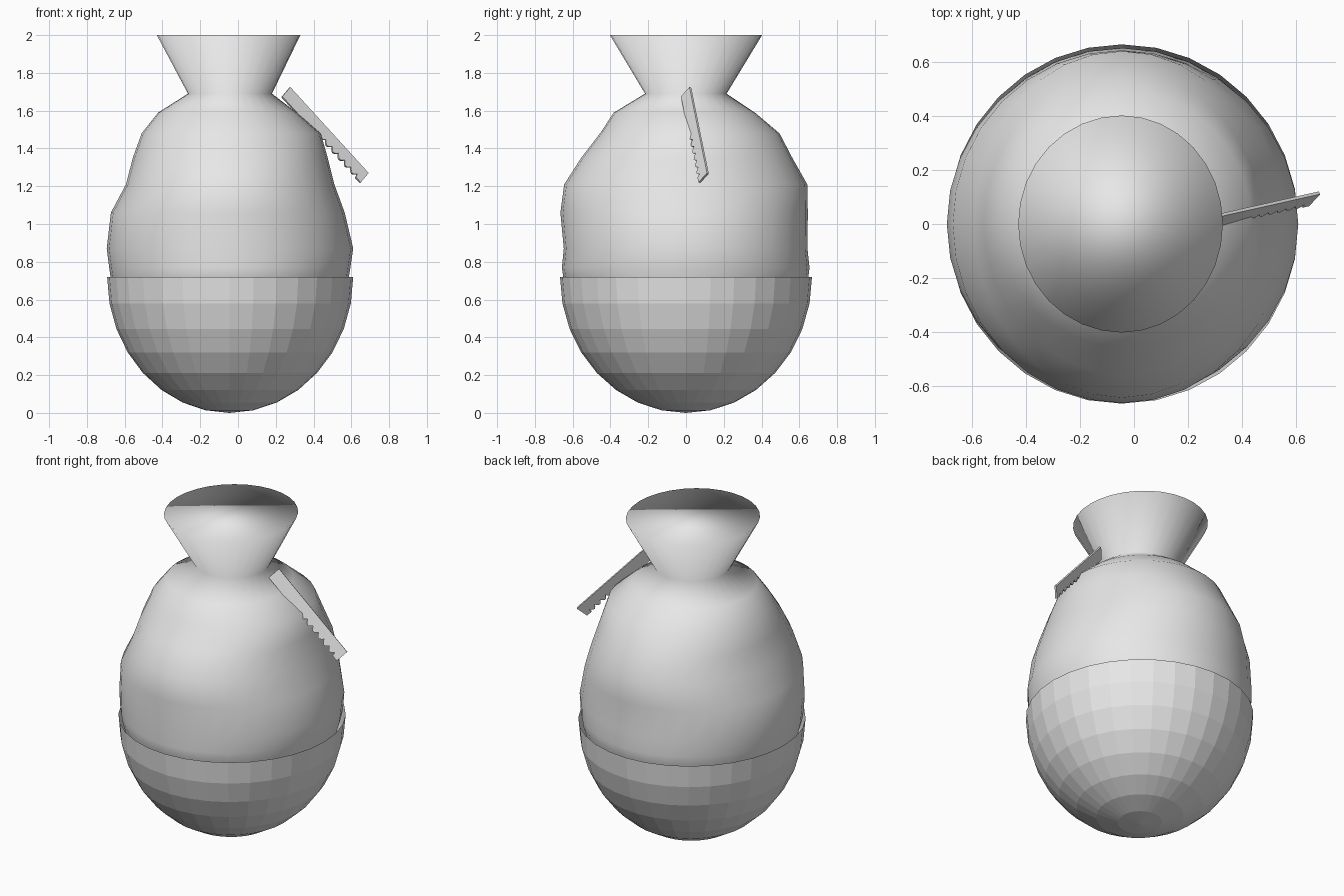
import bpy, bmesh, math
from mathutils import Vector

if "Cube" in bpy.data.objects:
    bpy.data.objects.remove(bpy.data.objects["Cube"], do_unlink=True)

grey = bpy.data.materials.new("light_grey")
grey.use_nodes = True
grey.diffuse_color = (0.8, 0.8, 0.8, 1)
grey.node_tree.nodes["Principled BSDF"].inputs["Base Color"].default_value = (0.8, 0.8, 0.8, 1)

SEGMENTS = 32
AXIS_X = -0.045


def finish(bm, name, smooth):
    bmesh.ops.recalc_face_normals(bm, faces=bm.faces[:])
    for f in bm.faces:
        f.smooth = smooth
    mesh = bpy.data.meshes.new(name)
    bm.to_mesh(mesh)
    bm.free()
    mesh.materials.append(grey)
    obj = bpy.data.objects.new(name, mesh)
    bpy.context.collection.objects.link(obj)
    return obj


def ring(bm, z, left, right, front, back):
    """Ring of four quarter ellipses, with its own reach in each direction."""
    verts = []
    for i in range(SEGMENTS):
        a = 2 * math.pi * i / SEGMENTS
        c, s = math.cos(a), math.sin(a)
        verts.append(bm.verts.new((AXIS_X + c * (right if c > 0 else left),
                                   s * (back if s > 0 else front), z)))
    return verts


def skin(bm, rings):
    for a, b in zip(rings, rings[1:]):
        for i in range(SEGMENTS):
            j = (i + 1) % SEGMENTS
            bm.faces.new((a[i], a[j], b[j], b[i]))


# Lumpy upper body, pinched neck and flared, closed mouth
# z, reach towards -x, +x, -y, +y
body_profile = [
    (0.45, 0.56, 0.56, 0.56, 0.56),
    (0.60, 0.60, 0.60, 0.61, 0.61),
    (0.72, 0.630, 0.632, 0.650, 0.648),
    (0.77, 0.637, 0.640, 0.657, 0.654),
    (0.87, 0.650, 0.655, 0.647, 0.643),
    (1.06, 0.628, 0.610, 0.665, 0.645),
    (1.21, 0.548, 0.555, 0.645, 0.642),
    (1.35, 0.512, 0.520, 0.555, 0.563),
    (1.48, 0.465, 0.483, 0.455, 0.495),
    (1.59, 0.378, 0.355, 0.382, 0.365),
    (1.69, 0.220, 0.225, 0.217, 0.215),
    (2.00, 0.385, 0.375, 0.403, 0.403),
]
bm = bmesh.new()
rings = [ring(bm, *row) for row in body_profile]
skin(bm, rings)
bm.faces.new(rings[-1])
finish(bm, "pot_body", True)

# Faceted lower bowl, half a sphere stretched downwards
bm = bmesh.new()
rings = []
for k in range(8):
    a = k * math.pi / 16
    r = math.cos(a)
    rings.append(ring(bm, 0.72 * (1 - math.sin(a)),
                      0.648 * r, 0.655 * r, 0.667 * r, 0.667 * r))
skin(bm, rings)
tip = bm.verts.new((AXIS_X, 0, 0))
for i in range(SEGMENTS):
    bm.faces.new((rings[-1][i], rings[-1][(i + 1) % SEGMENTS], tip))
finish(bm, "bowl", False)

# Thin blade leaning on the shoulder, with a scalloped lower edge
corner = Vector((0.235, -0.027, 1.675))
along = Vector((0.415, 0.093, -0.455))
across = Vector((0.042, 0.045, 0.05))
outline = [(0, 0), (0.50, 0)]
TEETH, STEPS = 5, 6
for t in range(TEETH):
    for s in range(STEPS):
        f = s / STEPS
        outline.append((0.53 + 0.40 * (t + f) / TEETH,
                        0.28 - 0.28 * math.sin(math.pi * f)))
outline += [(0.93, 0.28), (0.94, 0), (1, 0), (1, 1), (0, 1)]
thickness = -0.012 * along.cross(across).normalized()
bm = bmesh.new()
face = bm.faces.new([bm.verts.new(corner + along * u + across * v) for u, v in outline])
moved = bmesh.ops.extrude_face_region(bm, geom=[face], use_keep_orig=True)
bmesh.ops.translate(bm, vec=thickness,
                    verts=[g for g in moved["geom"] if isinstance(g, bmesh.types.BMVert)])
finish(bm, "notched_blade", False)
